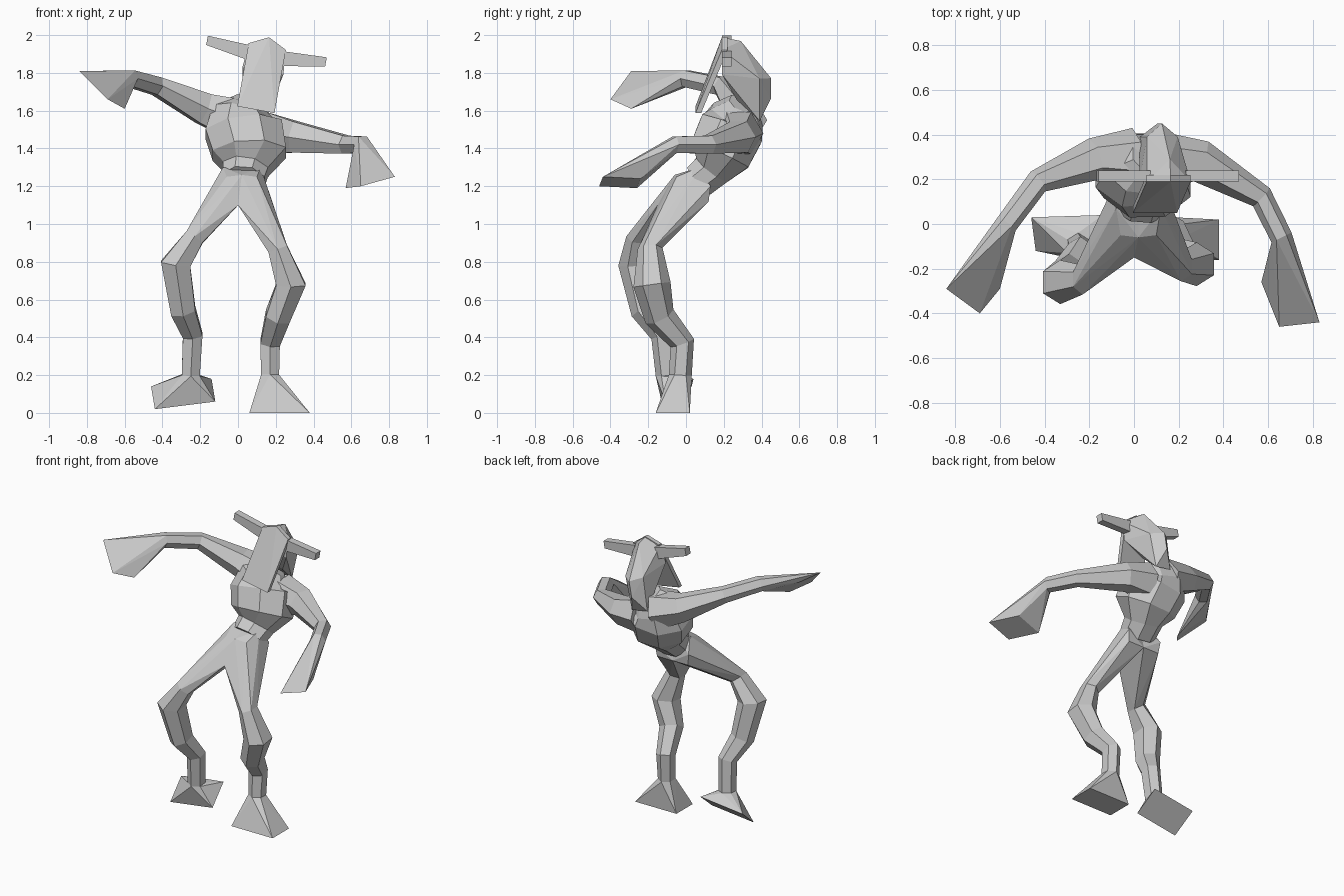
import bpy, bmesh
from math import sin, cos, pi
from mathutils import Vector, Matrix

default_cube = bpy.data.objects.get("Cube")
if default_cube:
    bpy.data.objects.remove(default_cube, do_unlink=True)

grey = bpy.data.materials.new("plain grey")
grey.use_nodes = True
grey.diffuse_color = (.6, .6, .6, 1)
grey.node_tree.nodes["Principled BSDF"].inputs["Base Color"].default_value = grey.diffuse_color

ACROSS = Vector((1, 0, 0))
UPRIGHT = Vector((0, 0, 1))


def finish(name, bm, placement=Matrix()):
    """Turn the finished bmesh into a flat shaded grey object."""
    bm.transform(placement)
    bmesh.ops.recalc_face_normals(bm, faces=bm.faces[:])
    mesh = bpy.data.meshes.new(name)
    bm.to_mesh(mesh)
    bm.free()
    mesh.materials.append(grey)
    part = bpy.data.objects.new(name, mesh)
    bpy.context.collection.objects.link(part)


def hull(name, points, placement=Matrix()):
    """Faceted solid wrapped around a few corner points."""
    bm = bmesh.new()
    corners = [bm.verts.new(point) for point in points]
    bmesh.ops.convex_hull(bm, input=corners)
    inside = [vert for vert in bm.verts if not vert.link_faces]
    bmesh.ops.delete(bm, geom=inside, context='VERTS')
    finish(name, bm, placement)


def mirrored(points):
    """The given points together with their left-right reflections."""
    reflections = [(-x, y, z) for x, y, z in points if x]
    return list(points) + reflections


def tube(name, centres, radii, side, depth=1, sides=6):
    """Loft polygon rings along a path and return the first and last ring."""
    bm = bmesh.new()
    centres = [Vector(centre) for centre in centres]
    last = len(centres) - 1
    rings = []
    for index, (centre, radius) in enumerate(zip(centres, radii)):
        ahead = centres[min(index + 1, last)]
        behind = centres[max(index - 1, 0)]
        along = (ahead - behind).normalized()
        wide = (side - side.dot(along) * along).normalized()
        deep = along.cross(wide) * depth
        angles = [pi * (2 * step + 1) / sides for step in range(sides)]
        rings.append([bm.verts.new(centre + radius * (wide * cos(angle) + deep * sin(angle)))
                      for angle in angles])
    for lower, upper in zip(rings, rings[1:]):
        for step in range(sides):
            bm.faces.new((lower[step - 1], lower[step], upper[step], upper[step - 1]))
    bm.faces.new(rings[0])
    bm.faces.new(rings[last])
    ends = [[vert.co.copy() for vert in ring] for ring in (rings[0], rings[last])]
    finish(name, bm)
    return ends


def flare(name, start_ring, centre, *diagonals):
    """Hand or foot spreading from a limb's end to a four-cornered end."""
    centre = Vector(centre)
    corners = [centre + sign * Vector(diagonal)
               for diagonal in diagonals for sign in (-1, 1)]
    hull(name, start_ring + corners)


def leg(side, sign, thigh, knee, shin, ankle, heel):
    """Lower leg tube, with a thigh wrapped from half the pelvis to the knee."""
    radii = (.06, .09, .075, .06, .055)
    top, bottom = tube(side + "_leg", (thigh, knee, shin, ankle, heel), radii, ACROSS, depth=1.1)
    middle = ((0, -.15, 1.1), (.02, -.06, 1.26), (.02, .08, 1.3), (.02, .12, 1.12))
    hip = ((.08, -.05, 1.25), (.12, -.03, 1.2), (.1, .07, 1.3), (.13, .13, 1.2), (.12, .12, 1.12))
    outer = [(.02 + sign * x, y, z) for x, y, z in hip]
    hull(side + "_thigh", list(middle) + outer + top)
    return bottom


def arm(side, shoulder, upper_arm, elbow, wrist):
    radii = (.13, .095, .055, .05)
    path = (shoulder, upper_arm, elbow, wrist)
    return tube(side + "_arm", path, radii, UPRIGHT)[1]


# Torso, leaning back above the waist
torso_path = ((.03, .07, 1.23), (.04, .14, 1.29), (.06, .18, 1.37),
              (.03, .24, 1.5), (.03, .27, 1.57), (.07, .3, 1.64))
tube("torso", torso_path, (.12, .13, .21, .22, .18, .09), ACROSS, depth=.85, sides=8)

# Bent legs with flared feet
left_ankle = leg("left", 1, thigh=(.21, -.19, .87), knee=(.28, -.18, .68),
                 shin=(.21, -.14, .51), ankle=(.17, -.02, .37), heel=(.17, -.03, .2))
flare("left_foot", left_ankle, (.22, -.07, 0), (.16, .09, 0), (.16, -.09, 0))

right_ankle = leg("right", -1, thigh=(-.23, -.25, .93), knee=(-.33, -.26, .79),
                  shin=(-.29, -.21, .54), ankle=(-.24, -.12, .41), heel=(-.25, -.1, .2))
flare("right_foot", right_ankle, (-.29, -.04, .1), (.15, .08, .08), (.17, -.07, -.04))

# Outstretched arms with flared hands
left_wrist = arm("left", shoulder=(.14, .28, 1.48), upper_arm=(.3, .28, 1.46),
                 elbow=(.57, .12, 1.42), wrist=(.66, -.06, 1.42))
flare("left_hand", left_wrist, (.7, -.35, 1.22), (.13, -.09, .03), (.05, .11, .02))

right_wrist = arm("right", shoulder=(0, .3, 1.55), upper_arm=(-.18, .29, 1.61),
                  elbow=(-.43, .19, 1.73), wrist=(-.57, 0, 1.77))
flare("right_hand", right_wrist, (-.72, -.29, 1.71), (-.12, 0, .1), (.03, -.11, -.05))

# The head parts are symmetrical, then tilted together to one side
tilt = Matrix.Translation((.15, .19, 1.91)) @ Matrix.Rotation(.18, 4, 'Y')

# Head, a wedge running down into the nape
hull("head", mirrored(((.1, 0, .03), (0, 0, .08), (0, .1, .06), (.11, 0, -.1),
                       (.07, .2, -.13), (0, .26, -.14), (0, .26, -.25),
                       (.06, .2, -.36), (.05, .08, -.25))), tilt)

# Long flat face
face_front = mirrored(((.1, -.14, -.31), (.1, 0, .03), (0, 0, .08)))
face_back = [(x, y + .03, z) for x, y, z in face_front]
hull("face_plate", face_front + face_back, tilt)

# Crossbar of two side horns, thicker at the head
for side, sign in (("left", 1), ("right", -1)):
    root = [(sign * .08, y, z) for y in (0, .05) for z in (-.06, .02)]
    tip = [(sign * .32, y, z) for y in (0, .05) for z in (-.02, .03)]
    hull(side + "_horn", root + tip, tilt)
